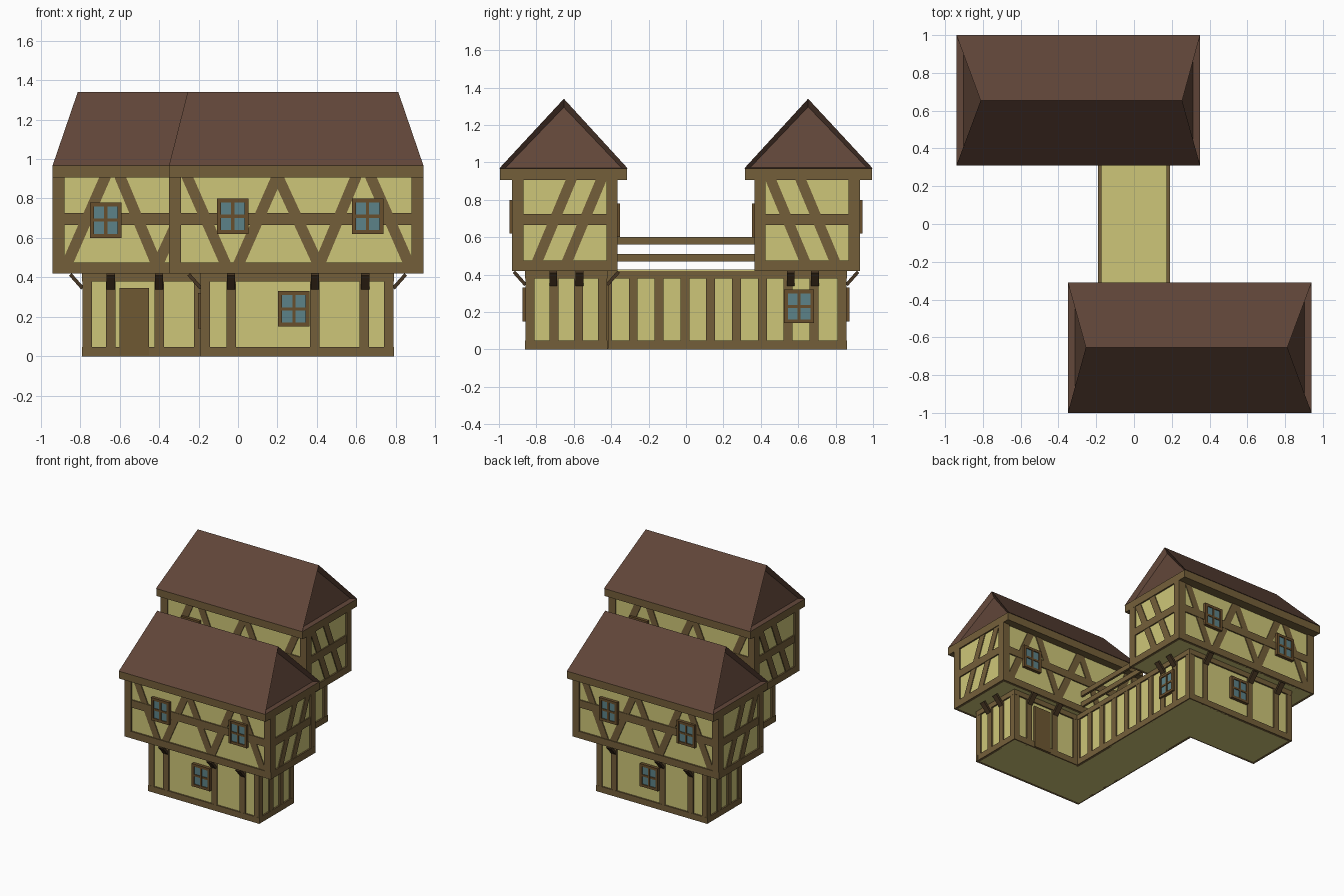
import bpy, bmesh, math
from mathutils import Vector, Matrix

if "Cube" in bpy.data.objects:
    bpy.data.objects.remove(bpy.data.objects["Cube"])


def material(name, rgb):
    m = bpy.data.materials.new(name)
    m.diffuse_color = [((c / 255 + 0.055) / 1.055) ** 2.4 for c in rgb] + [1]
    m.use_nodes = True
    m.node_tree.nodes["Principled BSDF"].inputs["Base Color"].default_value = m.diffuse_color
    return m


PLASTER = material("yellow_plaster", (206, 198, 120))
TIMBER = material("timber_brown", (116, 95, 58))
ROOF = material("roof_brown", (97, 70, 57))
GLASS = material("window_blue", (92, 130, 136))
FRAME = material("window_frame_brown", (104, 78, 44))
DOOR = material("door_brown", (110, 88, 50))
BRACKET = material("bracket_dark_brown", (70, 53, 34))


def finish(bm, name, mat):
    """Make the part and its twin, turned half a circle about z."""
    bmesh.ops.recalc_face_normals(bm, faces=bm.faces)
    me = bpy.data.meshes.new(name)
    bm.to_mesh(me)
    bm.free()
    me.materials.append(mat)
    for label, turn in (("front_", 0), ("back_", math.pi)):
        ob = bpy.data.objects.new(label + name, me)
        ob.rotation_euler.z = turn
        bpy.context.collection.objects.link(ob)


def box(bm, lo, hi):
    lo, hi = Vector(lo), Vector(hi)
    bmesh.ops.create_cube(bm, size=1, matrix=Matrix.Translation((lo + hi) / 2)
                          @ Matrix.Diagonal((*(hi - lo), 1)))


def bar(bm, a, b, side, width, thick):
    """Square beam from a to b; width runs along side."""
    a, b = Vector(a), Vector(b)
    x = (b - a).normalized()
    z = x.cross(Vector(side)).normalized()
    y = z.cross(x)
    rot = Matrix((x, y, z)).transposed().to_4x4()
    bmesh.ops.create_cube(bm, size=1, matrix=Matrix.Translation((a + b) / 2) @ rot
                          @ Matrix.Diagonal(((b - a).length, width, thick, 1)))


class Wall:
    """Wall plane: u runs along it, d is the distance out of it."""
    def __init__(self, axis, sign, pos):
        self.axis, self.sign, self.pos = axis, sign, pos
        self.along = Vector((0, 1, 0)) if axis == 'x' else Vector((1, 0, 0))

    def pt(self, u, z, d):
        p = self.pos + self.sign * d
        return Vector((p, u, z)) if self.axis == 'x' else Vector((u, p, z))

    def rect(self, bm, u0, u1, z0, z1, out, back=-0.01):
        a, b = self.pt(u0, z0, back), self.pt(u1, z1, out)
        box(bm, [min(i) for i in zip(a, b)], [max(i) for i in zip(a, b)])

    def diagonal(self, bm, u0, z0, u1, z1, w=0.055):
        n = self.pt(0, 0, 1) - self.pt(0, 0, 0)
        bar(bm, self.pt(u0, z0, -0.001), self.pt(u1, z1, -0.001), n, 0.016, w)


# Wall planes of the front house: upper storey, then ground storey
up_front, up_inner = Wall('y', -1, -0.918), Wall('y', 1, -0.378)
up_right, up_left = Wall('x', 1, 0.928), Wall('x', -1, -0.338)
lo_front, lo_inner = Wall('y', -1, -0.848), Wall('y', 1, -0.432)
lo_right, lo_left = Wall('x', 1, 0.778), Wall('x', -1, -0.178)

# Plaster bodies and half of the linking passage
bm = bmesh.new()
box(bm, (-0.338, -0.918, 0.42), (0.928, -0.378, 0.96))
finish(bm, "upper_storey", PLASTER)
bm = bmesh.new()
box(bm, (-0.178, -0.848, 0), (0.778, -0.432, 0.425))
finish(bm, "ground_storey", PLASTER)
bm = bmesh.new()
box(bm, (-0.178, -0.432, 0), (0.178, 0, 0.422))
box(bm, (-0.185, -0.432, 0.418), (0.185, 0, 0.426))
finish(bm, "passage", PLASTER)

# Upper timber frame: sills, rails, corner posts, braces
bm = bmesh.new()
box(bm, (-0.35, -0.995, 0.905), (0.94, -0.315, 0.966))
for wall, u0, u1 in ((up_front, -0.35, 0.94), (up_inner, -0.35, 0.94),
                     (up_right, -0.93, -0.366), (up_left, -0.93, -0.366)):
    wall.rect(bm, u0, u1, 0.42, 0.475, 0.012)
    wall.rect(bm, u0, u1, 0.665, 0.725, 0.010)
    for u in (u0, u1 - 0.06):
        wall.rect(bm, u, u + 0.06, 0.42, 0.92, 0.0115)
for wall in (up_front, up_inner):
    for top, foot in ((-0.26, -0.06), (0.2, 0.0), (0.2, 0.41), (0.6, 0.41), (0.67, 0.87)):
        wall.diagonal(bm, foot, 0.46, top, 0.915)
for wall in (up_right, up_left):
    for foot in (-0.80, -0.64):
        wall.diagonal(bm, foot, 0.46, foot + 0.19, 0.915)
finish(bm, "upper_timbers", TIMBER)

# Ground timber frame: sill, top beam and studs
bm = bmesh.new()
end_studs = (-0.835, -0.705, -0.575, -0.447)
long_studs = [0.42 - 0.138 * i for i in range(9)] + [-0.835]
for wall, u0, u1, studs in (
        (lo_front, -0.19, 0.79, (-0.165, -0.035, 0.39, 0.64, 0.765)),
        (lo_inner, 0.18, 0.79, (0.2, 0.4, 0.645, 0.765)),
        (lo_right, -0.86, -0.42, end_studs),
        (lo_left, -0.86, 0.42, long_studs)):
    wall.rect(bm, u0, u1, 0, 0.048, 0.0115)
    wall.rect(bm, u0, u1, 0.38, 0.42, 0.012)
    for u in studs:
        wall.rect(bm, u - 0.024, u + 0.024, 0, 0.41, 0.0105)
finish(bm, "ground_timbers", TIMBER)

# Rails beside the passage deck
bm = bmesh.new()
for z in (0.47, 0.56):
    box(bm, (-0.19, -0.378, z), (-0.172, 0.378, z + 0.04))
finish(bm, "deck_rails", TIMBER)

# Brackets under the overhang
bm = bmesh.new()
for wall, spots in ((lo_front, (-0.035, 0.39, 0.645)), (lo_inner, (0.4, 0.645)),
                    (lo_right, (-0.71, -0.57)), (lo_left, (-0.69, -0.56))):
    for u in spots:
        bar(bm, wall.pt(u, 0.345, 0.01), wall.pt(u, 0.415, 0.072), wall.along, 0.042, 0.018)
finish(bm, "brackets", BRACKET)

# Windows: glass plate, border and cross bars
glass, frame = bmesh.new(), bmesh.new()
for wall, u, z in ((up_front, -0.027, 0.71), (up_front, 0.657, 0.71), (up_inner, 0.67, 0.69),
                   (lo_front, 0.283, 0.24), (lo_left, -0.605, 0.23)):
    w, h, t = 0.08, 0.09, 0.02
    wall.rect(glass, u - w + 0.01, u + w - 0.01, z - h + 0.01, z + h - 0.01, 0.018)
    for s in (-1, 1):
        a, b = sorted((s * w, s * (w - t)))
        wall.rect(frame, u + a, u + b, z - h, z + h, 0.026)
        a, b = sorted((s * h, s * (h - t)))
        wall.rect(frame, u - w, u + w, z + a, z + b, 0.025)
    wall.rect(frame, u - 0.008, u + 0.008, z - h, z + h, 0.024)
    wall.rect(frame, u - w, u + w, z - 0.008, z + 0.008, 0.023)
finish(glass, "window_glass", GLASS)
finish(frame, "window_frames", FRAME)

# Door in the inner wall
bm = bmesh.new()
lo_inner.rect(bm, 0.45, 0.6, 0.004, 0.345, 0.017)
finish(bm, "door", DOOR)

# Roof with steep ends and a sunken triangle in each end
bm = bmesh.new()
v = [bm.verts.new(p) for p in ((-0.35, -1, 0.966), (0.94, -1, 0.966), (0.94, -0.31, 0.966),
                               (-0.35, -0.31, 0.966), (-0.255, -0.653, 1.34), (0.812, -0.653, 1.34))]
for ids in ((0, 1, 5, 4), (2, 3, 4, 5), (3, 2, 1, 0), (1, 2, 5), (3, 0, 4)):
    bm.faces.new([v[i] for i in ids])
bmesh.ops.recalc_face_normals(bm, faces=bm.faces)
ends = [f for f in bm.faces if len(f.verts) == 3]
bmesh.ops.inset_individual(bm, faces=ends, thickness=0.036, depth=-0.035)
finish(bm, "roof", ROOF)
